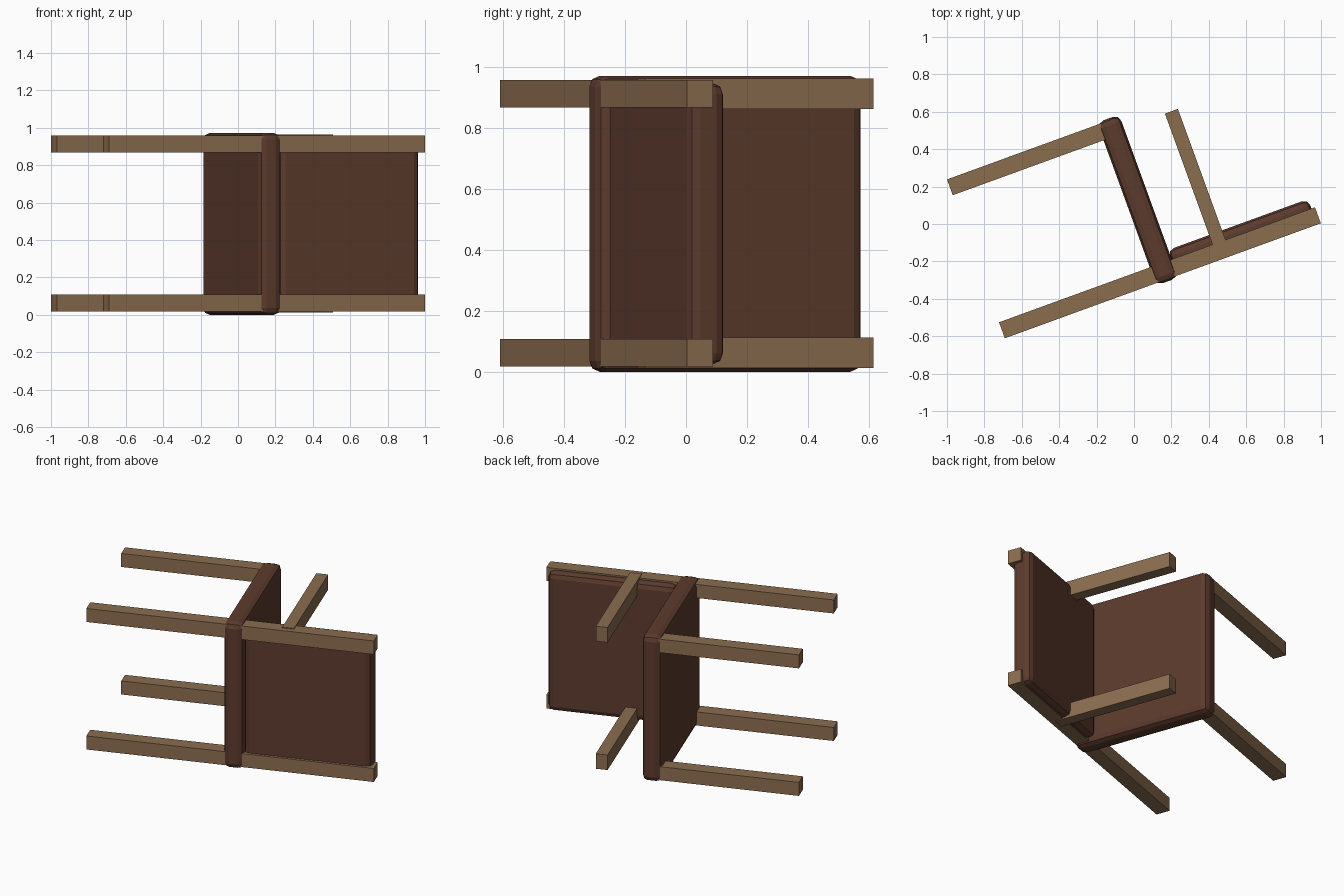
import bpy
import math
from mathutils import Matrix, Vector

cube = bpy.data.objects.get("Cube")
if cube:
    bpy.data.objects.remove(cube, do_unlink=True)


def make_material(name, color):
    mat = bpy.data.materials.new(name)
    mat.use_nodes = True
    mat.diffuse_color = color
    mat.node_tree.nodes["Principled BSDF"].inputs["Base Color"].default_value = color
    return mat


wood = make_material("light brown wood", (0.26, 0.155, 0.078, 1))
leather = make_material("dark brown leather", (0.107, 0.043, 0.026, 1))

# The chair lies on its side: u runs up the chair, v towards its front, z across it
TURN = Matrix.Rotation(math.radians(20), 4, "Z")


def box(name, u, v, z, mat, bevel=0):
    """Box spanning the given (low, high) ranges in the chair's own frame."""
    centre = Vector([(a + b) / 2 for a, b in (u, v, z)])
    size = [b - a for a, b in (u, v, z)]
    bpy.ops.mesh.primitive_cube_add(size=1)
    obj = bpy.context.object
    obj.name = name
    obj.data.transform(Matrix.Diagonal((*size, 1)))
    obj.matrix_world = TURN @ Matrix.Translation(centre)
    obj.data.materials.append(mat)
    if bevel:
        mod = obj.modifiers.new("rounded_edges", "BEVEL")
        mod.width = bevel
        mod.segments = 2
    return obj


# Cushions
box("seat", (0.0, 0.125), (-0.35, 0.577), (0.0, 0.972), leather, 0.036)
box("backrest", (0.12, 0.92), (-0.32, -0.193), (0.025, 0.948), leather, 0.036)

# Legs, posts and armrests, one set on each side of the chair
MID = 0.488
for side, sign in (("lower", -1), ("upper", 1)):
    def across(inner, outer):
        return sorted((MID + sign * inner, MID + sign * outer))

    box(side + "_back_post", (-0.858, 0.94), (-0.338, -0.247), across(0.38, 0.47), wood)
    box(side + "_front_leg", (-0.858, 0.06), (0.476, 0.566), across(0.38, 0.47), wood)
    box(side + "_armrest", (0.357, 0.431), (-0.30, 0.498), across(0.375, 0.475), wood)
